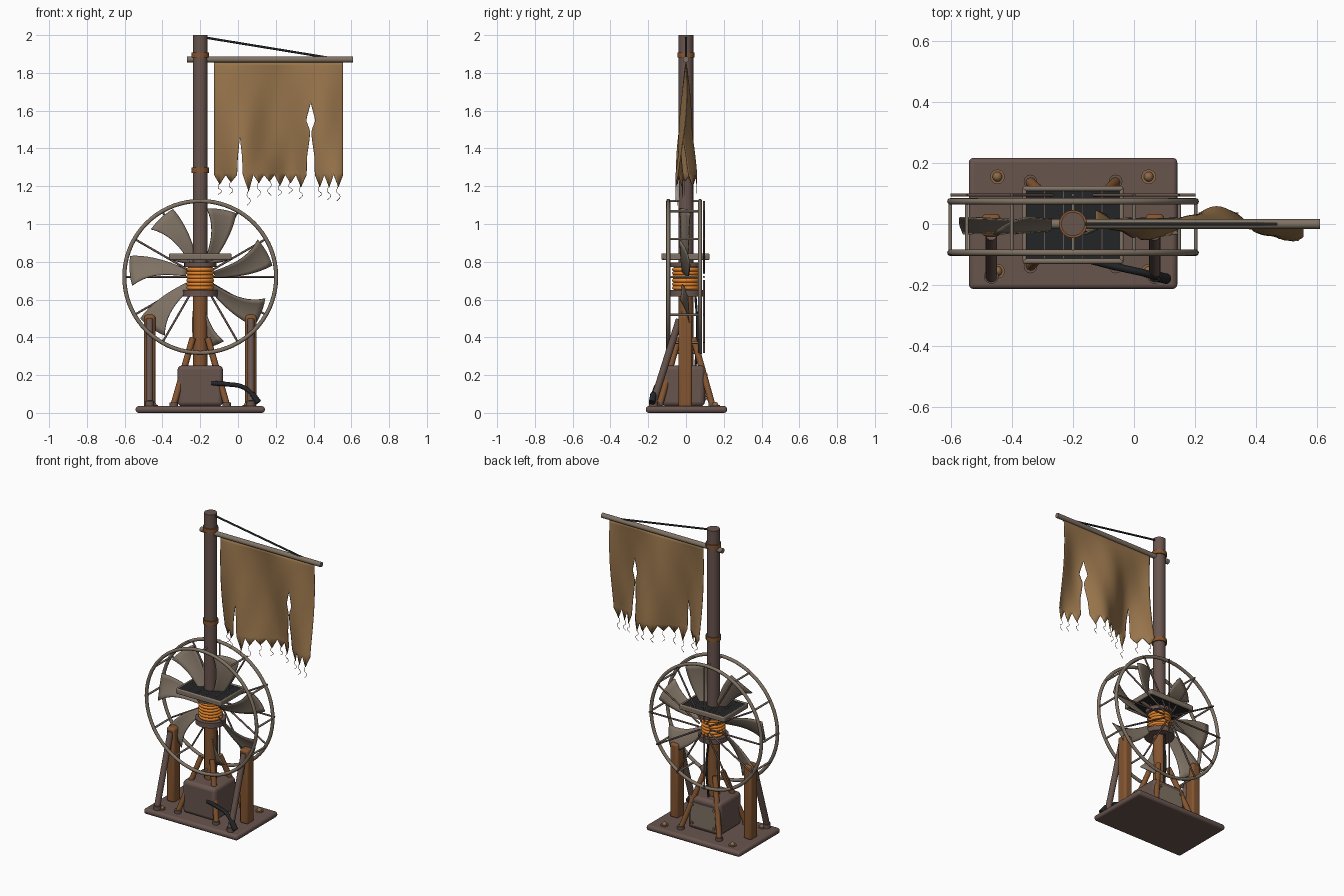
import bpy, math, random
from math import sin, cos, radians, pi
from mathutils import Vector

random.seed(7)
if "Cube" in bpy.data.objects:
    bpy.data.objects.remove(bpy.data.objects["Cube"], do_unlink=True)


def material(name, rgb):
    m = bpy.data.materials.new(name)
    m.use_nodes = True
    m.diffuse_color = (*rgb, 1)
    bsdf = m.node_tree.nodes["Principled BSDF"]
    bsdf.inputs["Base Color"].default_value = (*rgb, 1)
    bsdf.inputs["Roughness"].default_value = 0.8
    return m


RUST = material("dark_rust", (0.14, 0.09, 0.076))
WOOD = material("wood", (0.23, 0.09, 0.03))
STEEL = material("weathered_steel", (0.215, 0.17, 0.128))
CLOTH = material("sailcloth", (0.32, 0.18, 0.073))
COPPER = material("copper", (0.78, 0.23, 0.025))
BLACK = material("black", (0.017, 0.018, 0.02))
BRASS = material("dull_brass", (0.26, 0.14, 0.065))
X0, HUB_Z = -0.2, 0.72


def finish(name, mat):
    ob = bpy.context.object
    ob.name = name
    ob.data.materials.append(mat)
    bpy.ops.object.shade_smooth_by_angle(angle=radians(50))
    return ob


def box(name, mat, loc, size, bevel=0.0):
    bpy.ops.mesh.primitive_cube_add(size=1, location=loc)
    ob = bpy.context.object
    ob.scale = size
    bpy.ops.object.transform_apply(location=False, rotation=False, scale=True)
    if bevel:
        mod = ob.modifiers.new("bevel", "BEVEL")
        mod.width, mod.segments = bevel, 3
    return finish(name, mat)


def rod(name, mat, a, b, r, sides=16):
    a, b = Vector(a), Vector(b)
    d = b - a
    bpy.ops.mesh.primitive_cylinder_add(vertices=sides, radius=r, depth=d.length,
                                        location=(a + b) / 2,
                                        rotation=d.to_track_quat('Z', 'Y').to_euler())
    return finish(name, mat)


def ring(name, mat, loc, major, minor, upright=False, seg=64):
    bpy.ops.mesh.primitive_torus_add(major_radius=major, minor_radius=minor, location=loc,
                                     major_segments=seg, minor_segments=12,
                                     rotation=(pi / 2 if upright else 0, 0, 0))
    return finish(name, mat)


def tube(name, mat, points, r):
    cu = bpy.data.curves.new(name, 'CURVE')
    cu.dimensions = '3D'
    cu.bevel_depth, cu.bevel_resolution, cu.use_fill_caps = r, 2, True
    sp = cu.splines.new('BEZIER')
    sp.bezier_points.add(len(points) - 1)
    for bp, p in zip(sp.bezier_points, points):
        bp.co = p
        bp.handle_left_type = bp.handle_right_type = 'AUTO'
    sp.resolution_u = 6
    cu.materials.append(mat)
    ob = bpy.data.objects.new(name, cu)
    bpy.context.collection.objects.link(ob)


def sheet(name, mat, grids, thickness):
    """Smooth surface through one or more point grids, welded where they meet."""
    verts, faces = [], []
    for rows in grids:
        n, base = len(rows[0]), len(verts)
        verts += [p for row in rows for p in row]
        faces += [tuple(base + k for k in (i * n + j, i * n + j + 1, (i + 1) * n + j + 1, (i + 1) * n + j))
                  for i in range(len(rows) - 1) for j in range(n - 1)]
    me = bpy.data.meshes.new(name)
    me.from_pydata(verts, [], faces)
    me.shade_smooth()
    me.materials.append(mat)
    ob = bpy.data.objects.new(name, me)
    bpy.context.collection.objects.link(ob)
    ob.modifiers.new("weld", "WELD").merge_threshold = 0.0005
    mod = ob.modifiers.new("thickness", "SOLIDIFY")
    mod.thickness, mod.offset = thickness, 0


# Base plate and its domed bolts
box("base_plate", RUST, (X0, 0.002, 0.018), (0.684, 0.43, 0.036), 0.015)
for sx in (-1, 1):
    for sy in (-1, 1):
        x, y = X0 + 0.248 * sx, 0.155 * sy
        rod("bolt_washer", BRASS, (x, y, 0.034), (x, y, 0.042), 0.024)
        bpy.ops.mesh.primitive_uv_sphere_add(segments=16, ring_count=8, radius=0.016, location=(x, y, 0.042))
        finish("bolt_dome", BRASS)

# Gearbox with back plate and supply hose
box("gearbox", RUST, (X0, -0.013, 0.143), (0.24, 0.226, 0.215), 0.022)
box("back_plate", STEEL, (X0, 0.102, 0.14), (0.19, 0.008, 0.15))
for sx in (-1, 1):
    for sz in (-1, 1):
        x, z = X0 + 0.08 * sx, 0.14 + 0.06 * sz
        rod("plate_screw", BRASS, (x, 0.103, z), (x, 0.114, z), 0.009, 10)
tube("hose", BLACK, [(-0.14, -0.12, 0.157), (-0.06, -0.14, 0.152), (0.03, -0.16, 0.135),
                     (0.085, -0.175, 0.09)], 0.012)
rod("hose_plug", BLACK, (0.075, -0.172, 0.1), (0.108, -0.18, 0.055), 0.017)

# Four diagonal braces around the gearbox
for sx in (-1, 1):
    for sy in (-1, 1):
        rod("brace", WOOD, (X0 + 0.14 * sx, 0.138 * sy, 0.045), (X0 + 0.04 * sx, 0.04 * sy, 0.395), 0.017, 10)
        rod("brace_foot", RUST, (X0 + 0.14 * sx, 0.14 * sy, 0.034),
            (X0 + 0.14 * sx, 0.14 * sy, 0.056), 0.022, 12)

# Side posts with leaning pipe struts
for x in (X0 - 0.268, X0 + 0.268):
    box("side_post", WOOD, (x, -0.004, 0.275), (0.06, 0.074, 0.49), 0.014)
    rod("strut", RUST, (x, -0.172, 0.06), (x, -0.035, 0.495), 0.019)
    rod("strut_foot", RUST, (x, -0.172, 0.034), (x, -0.172, 0.062), 0.024)

# Central mast
rod("lower_mast", WOOD, (X0, 0, 0.2), (X0, 0, 0.64), 0.039, 12)
rod("upper_mast", RUST, (X0, 0, 0.78), (X0, 0, 2.0), 0.039, 24)
for z in (1.285, 1.895):
    rod("mast_band", WOOD, (X0, 0, z - 0.014), (X0, 0, z + 0.014), 0.046, 24)
tube("down_cable", BLACK, [(X0, 0.05, 0.62), (X0 + 0.01, 0.06, 0.45), (X0, 0.05, 0.24)], 0.006)

# Generator: flanges and copper winding
rod("lower_flange", RUST, (X0, 0, 0.617), (X0, 0, 0.65), 0.092, 24)
rod("upper_flange", RUST, (X0, 0, 0.772), (X0, 0, 0.797), 0.085, 24)
rod("winding_core", WOOD, (X0, 0, 0.64), (X0, 0, 0.78), 0.064, 24)
for i in range(6):
    ring("winding", COPPER, (X0, 0, 0.662 + 0.0195 * i), 0.063, 0.0105, seg=32)

# Solar panel in a frame of rounded bars
box("solar_panel", BLACK, (X0, -0.005, 0.828), (0.315, 0.235, 0.024))
for i in range(1, 5):
    box("panel_line", RUST, (X0 - 0.157 + 0.063 * i, -0.005, 0.8405), (0.003, 0.235, 0.002))
box("panel_line", RUST, (X0, -0.005, 0.8405), (0.315, 0.003, 0.002))
for s in (-1, 1):
    box("frame_rail", STEEL, (X0, -0.003 + 0.119 * s, 0.827), (0.33, 0.018, 0.036), 0.008)
    box("frame_end", STEEL, (X0 + 0.159 * s, -0.003, 0.827), (0.014, 0.24, 0.034), 0.006)
    rod("panel_arm", RUST, (X0 + 0.03 * s, 0, 0.79), (X0 + 0.14 * s, 0, 0.815), 0.01, 10)

# Wheel cage: two hoops, cross rungs and rear spokes
FRONT, BACK = -0.094, 0.074
for y in (FRONT, BACK):
    ring("wheel_hoop", STEEL, (X0, y, HUB_Z), 0.402, 0.0108, True, 72)
for i in range(12):
    c, s = cos(pi / 6 * i), sin(pi / 6 * i)
    x, z = X0 + 0.402 * c, HUB_Z + 0.402 * s
    rod("wheel_rung", STEEL, (x, FRONT, z), (x, BACK, z), 0.006, 10)
    rod("wheel_spoke", RUST, (X0 + 0.04 * c, 0.095, HUB_Z + 0.04 * s), (x, 0.095, z), 0.0055, 10)

# Seven curved fan blades
for k in range(7):
    mid = radians(15 + 360 / 7 * k)
    rows = []
    for i in range(11):
        u, row = i / 10, []
        for j in range(7):
            v = j / 6 * 2 - 1
            r = 0.075 + u * (0.3 - 0.012 * v)
            a = mid + radians(-5 + 11 * u * u + v * (12 - 1.5 * sin(pi * u)))
            y = -0.006 - v * (0.014 + 0.013 * u) + 0.01 * (1 - v * v) * u
            row.append((X0 + r * cos(a), y, HUB_Z + r * sin(a)))
        rows.append(row)
    sheet("fan_blade", STEEL, [rows], 0.005)

# Boom and stay wire
rod("boom", STEEL, (-0.27, 0, 1.871), (0.61, 0, 1.871), 0.016)
rod("stay_wire", BLACK, (X0 + 0.02, 0, 1.988), (0.47, 0, 1.882), 0.006, 10)


# Torn cloth: three panels welded above widening tears, with ragged hem
def gap(z, keys):
    """Half width of a tear at height z from (height, width) pairs, top first."""
    if z >= keys[0][0]:
        return 0
    for (za, wa), (zb, wb) in zip(keys, keys[1:]):
        if z >= zb:
            return (wa + (wb - wa) * (za - z) / (za - zb)) / 2
    return keys[-1][1] / 2


TOP, HEM = 1.858, 1.27
NO_TEAR = [(0, 0)]
TEAR_A = [(1.46, 0), (1.36, 0.022), (1.15, 0.04)]
TEAR_B = [(1.64, 0), (1.55, 0.05), (1.49, 0.006), (1.44, 0.016), (1.36, 0.04), (1.15, 0.05)]


def cloth_y(x, z):
    t = (TOP - z) / (TOP - HEM)
    wave = 0.052 * sin(2 * pi * (x - 0.16) / 0.45 + 1.4 * (1 - t))
    return min(t, 1) ** 0.8 * (wave + 0.005 * sin(34 * x + 5 * t))


def cloth_panel(x_left, x_right, tear_left, tear_right, cols):
    depth, size = [], 0
    for j in range(cols + 1):
        if j % 6 == 0:
            size = random.uniform(0.03, 0.095)
        depth.append(0.01 + (1 - abs(j % 6 - 3) / 3) * size)
    rows = []
    for i in range(32):
        row = []
        for j in range(cols + 1):
            z = TOP - (TOP - HEM) * min(i, 30) / 30 - (depth[j] if i == 31 else 0)
            a, b = x_left + gap(z, tear_left), x_right - gap(z, tear_right)
            x = a + (b - a) * j / cols
            row.append((x, cloth_y(x, z), z))
        rows.append(row)
    # Loose threads below the teeth
    for j in range(3, cols + 1, 6):
        x, y, z = rows[-1][j]
        n = random.uniform(0.05, 0.09)
        w = random.choice((-1, 1)) * 0.009
        tube("loose_thread", CLOTH, [(x, y, z + 0.01), (x + w, y, z - 0.3 * n),
                                     (x - w, y, z - 0.65 * n), (x + w, y, z - n)], 0.0013)
    return rows


sheet("torn_cloth", CLOTH, [cloth_panel(-0.126, 0.01, NO_TEAR, TEAR_A, 12),
                            cloth_panel(0.01, 0.385, TEAR_A, TEAR_B, 36),
                            cloth_panel(0.385, 0.556, TEAR_B, NO_TEAR, 18)], 0.003)
